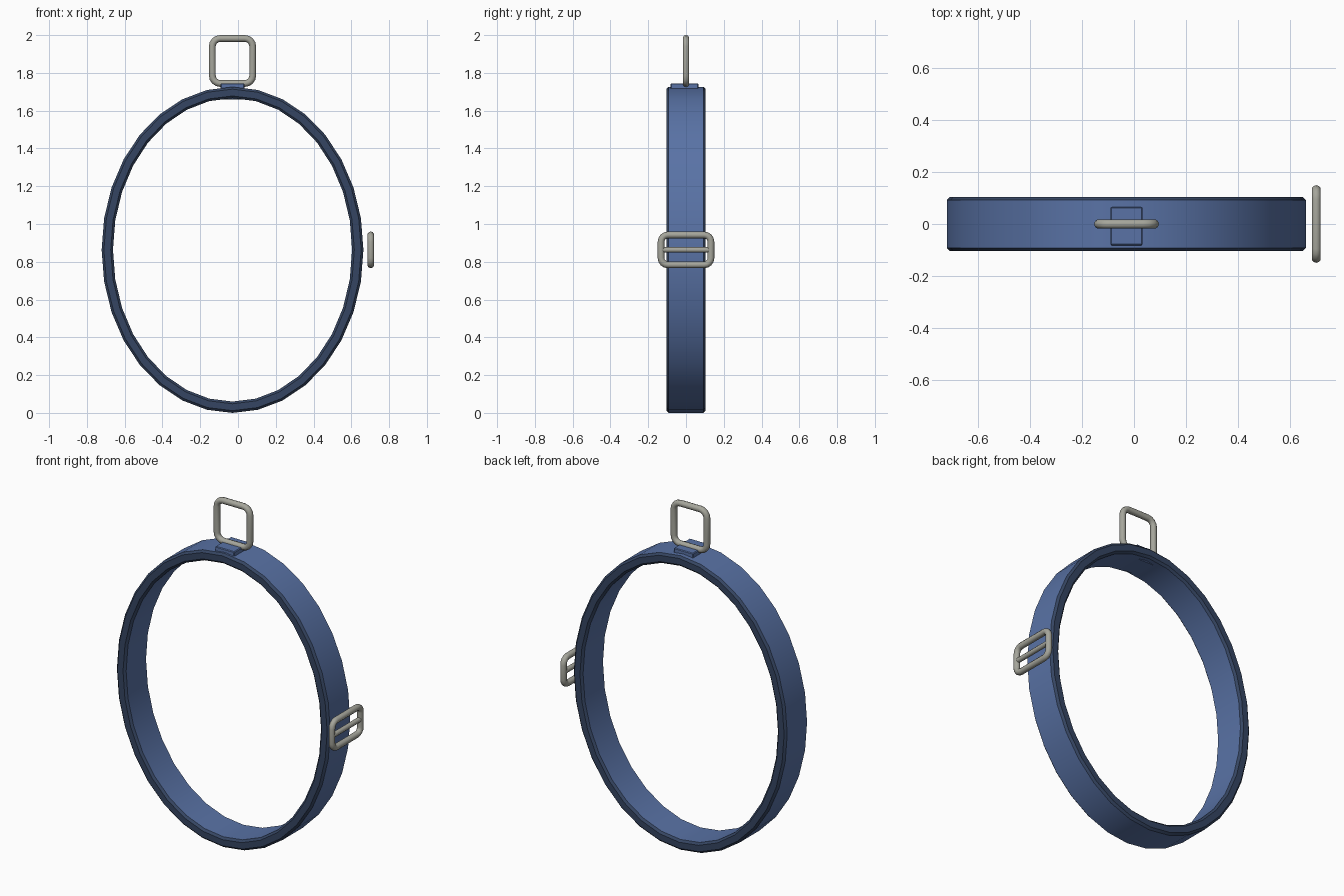
import bpy, bmesh, math
from mathutils import Vector

if "Cube" in bpy.data.objects:
    bpy.data.objects.remove(bpy.data.objects["Cube"])


def material(name, rgb):
    m = bpy.data.materials.new(name)
    m.diffuse_color = (*rgb, 1)
    m.use_nodes = True
    m.node_tree.nodes["Principled BSDF"].inputs["Base Color"].default_value = m.diffuse_color
    return m


BLUE = material("strap blue", (0.10, 0.17, 0.38))
NAVY = material("edge navy", (0.036, 0.060, 0.122))
METAL = material("satin metal", (0.38, 0.38, 0.33))


def finish(name, bm, mats, angle=35):
    bmesh.ops.recalc_face_normals(bm, faces=bm.faces)
    me = bpy.data.meshes.new(name)
    bm.to_mesh(me)
    bm.free()
    ob = bpy.data.objects.new(name, me)
    bpy.context.collection.objects.link(ob)
    for m in mats:
        me.materials.append(m)
    bpy.ops.object.select_all(action='DESELECT')
    ob.select_set(True)
    bpy.context.view_layer.objects.active = ob
    bpy.ops.object.shade_smooth_by_angle(angle=math.radians(angle))
    return ob


def bridge_loops(bm, rings):
    """Join closed rings of vertices into a closed loop of quads."""
    n, k = len(rings), len(rings[0])
    for i in range(n):
        a, b = rings[i], rings[(i + 1) % n]
        for j in range(k):
            f = bm.faces.new((a[j], a[(j + 1) % k], b[(j + 1) % k], b[j]))
            f.material_index = 0 if j in FLAT_SIDES else 1


CX, CZ = -0.029, 0.863

# Oval strap: chamfered section (radial inset, y), navy on the edges
T, W, C = 0.06, 0.104, 0.012
section = [(0, -W + C), (0, W - C), (C, W), (T - C, W),
           (T, W - C), (T, -W + C), (T - C, -W), (C, -W)]
FLAT_SIDES = (0, 4)
bm = bmesh.new()
rings = []
for i in range(32):
    a = math.tau * i / 32
    rings.append([bm.verts.new((CX + (0.693 - d) * math.sin(a), y,
                                CZ + (0.863 - d) * math.cos(a)))
                  for d, y in section])
bridge_loops(bm, rings)
finish("oval_strap", bm, [BLUE, NAVY])

# Fabric tab wrapped through the top of the strap
bm = bmesh.new()
bmesh.ops.create_cube(bm, size=1)
for v in bm.verts:
    v.co = Vector((CX + v.co.x * 0.125, -0.008 + v.co.y * 0.148,
                   1.702 + v.co.z * 0.086))
bmesh.ops.bevel(bm, geom=bm.edges[:], offset=0.004, segments=1, affect='EDGES')
finish("top_tab", bm, [BLUE])


def wire_frame(name, centre, u, half_u, half_z, corner, r, bar=False):
    """Rounded rectangle of round wire in the plane of u and z."""
    u, w, c = Vector(u), Vector((0, 0, 1)), Vector(centre)
    side = u.cross(w)
    bm = bmesh.new()
    rings = []
    for q, (su, sz) in enumerate(((1, 1), (-1, 1), (-1, -1), (1, -1))):
        for s in range(5):
            a = math.pi / 2 * (q + s / 4)
            out = u * math.cos(a) + w * math.sin(a)
            p = c + u * su * (half_u - corner) + w * sz * (half_z - corner) + out * corner
            rings.append([bm.verts.new(p + out * r * math.cos(t) + side * r * math.sin(t))
                          for t in (math.tau * k / 10 for k in range(10))])
    bridge_loops(bm, rings)
    if bar:  # centre bar of the slider
        ends = []
        for e in (-1, 1):
            ends.append([bm.verts.new(c + u * e * half_u
                                      + w * r * 0.8 * math.cos(t) + side * r * 0.8 * math.sin(t))
                         for t in (math.tau * k / 10 for k in range(10))])
        for j in range(10):
            k = (j + 1) % 10
            bm.faces.new((ends[0][j], ends[0][k], ends[1][k], ends[1][j]))
        bm.faces.new(ends[0])
        bm.faces.new(ends[1][::-1])
    for f in bm.faces:
        f.material_index = 0
    return finish(name, bm, [METAL], 50)


# Square hanging ring and side slider buckle
wire_frame("hanging_ring", (CX, 0, 1.863), (1, 0, 0), 0.107, 0.119, 0.042, 0.018)
wire_frame("slider_buckle", (0.703, 0, 0.863), (0, 1, 0), 0.132, 0.079, 0.036, 0.018, True)
